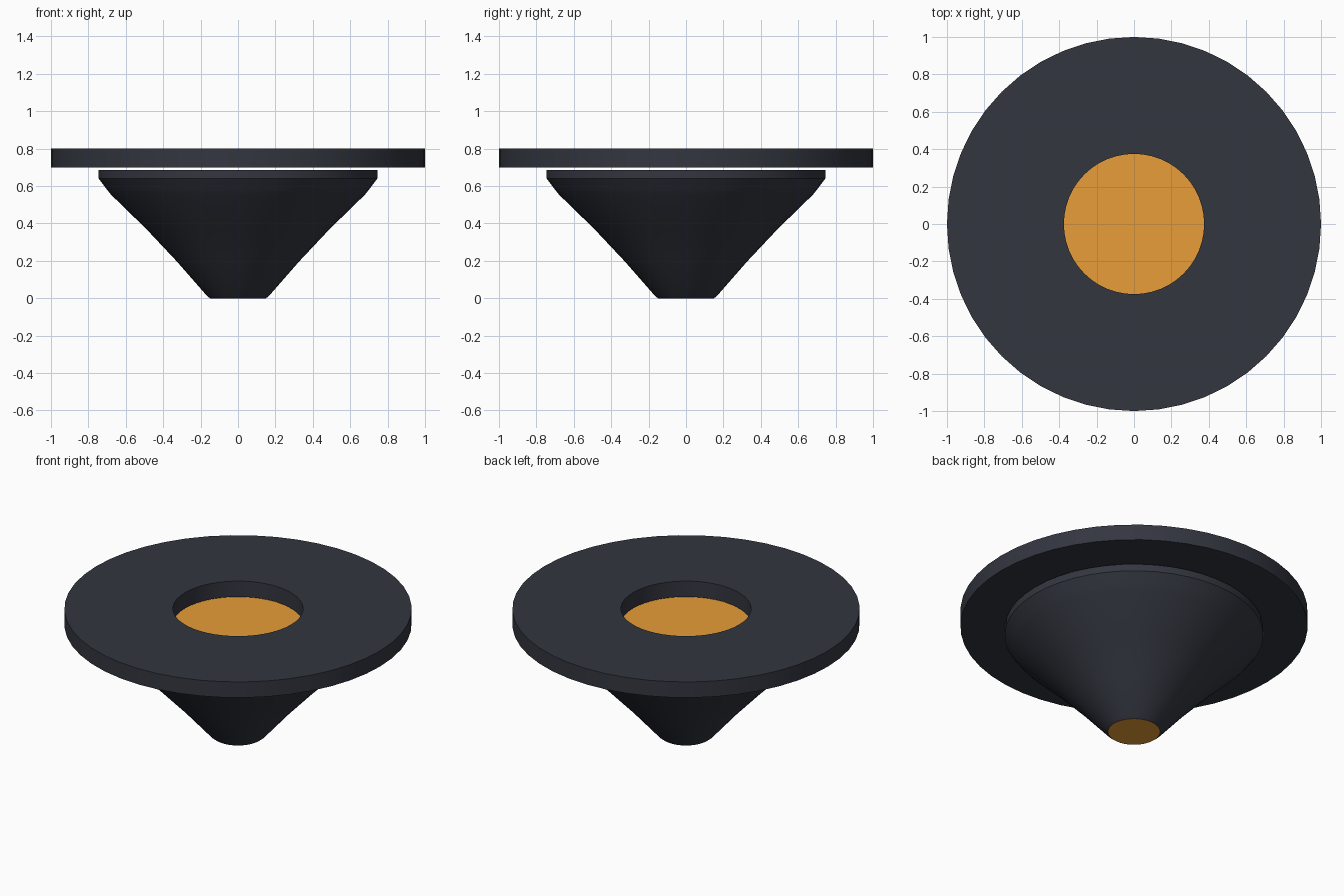
import bpy, bmesh, math

if "Cube" in bpy.data.objects:
    bpy.data.objects.remove(bpy.data.objects["Cube"])

SEGMENTS = 48


def material(name, color):
    mat = bpy.data.materials.new(name)
    mat.diffuse_color = color
    mat.use_nodes = True
    mat.node_tree.nodes["Principled BSDF"].inputs["Base Color"].default_value = mat.diffuse_color
    return mat


def lathe(name, profile, mat, closed=False):
    """Spin a list of (radius, z) points around the z axis."""
    bm = bmesh.new()
    verts = [bm.verts.new((r, 0, z)) for r, z in profile]
    edges = [bm.edges.new(pair) for pair in zip(verts, verts[1:])]
    if closed:
        edges.append(bm.edges.new((verts[-1], verts[0])))
    bmesh.ops.spin(bm, geom=verts + edges, cent=(0, 0, 0), axis=(0, 0, 1),
                   angle=math.tau, steps=SEGMENTS)
    bmesh.ops.remove_doubles(bm, verts=bm.verts, dist=0.0001)
    bmesh.ops.recalc_face_normals(bm, faces=bm.faces)
    mesh = bpy.data.meshes.new(name)
    bm.to_mesh(mesh)
    bm.free()
    obj = bpy.data.objects.new(name, mesh)
    bpy.context.collection.objects.link(obj)
    mesh.materials.append(mat)
    bpy.ops.object.select_all(action='DESELECT')
    obj.select_set(True)
    bpy.context.view_layer.objects.active = obj
    bpy.ops.object.shade_smooth_by_angle(angle=math.radians(30))
    return obj


dark = material("dark_grey", (0.033, 0.037, 0.051, 1))
orange = material("orange", (0.80, 0.34, 0.04, 1))

# Flat top ring floating just above the bowl
lathe("top_ring", [(0.375, 0.70), (1.0, 0.70), (1.0, 0.80), (0.375, 0.80)],
      dark, closed=True)

# Tapered bowl wall with a short vertical lip
lathe("bowl", [(0.15, 0.0), (0.168, 0.015), (0.33, 0.20), (0.49, 0.37),
               (0.68, 0.555), (0.70, 0.58), (0.745, 0.64), (0.745, 0.685)], dark)

# Orange discs closing the bowl at the top and bottom
lathe("top_disc", [(0, 0.685), (0.745, 0.685), (0.745, 0.683), (0, 0.683)], orange)
lathe("bottom_disc", [(0, 0.0), (0.15, 0.0), (0.15, 0.002), (0, 0.002)], orange)
